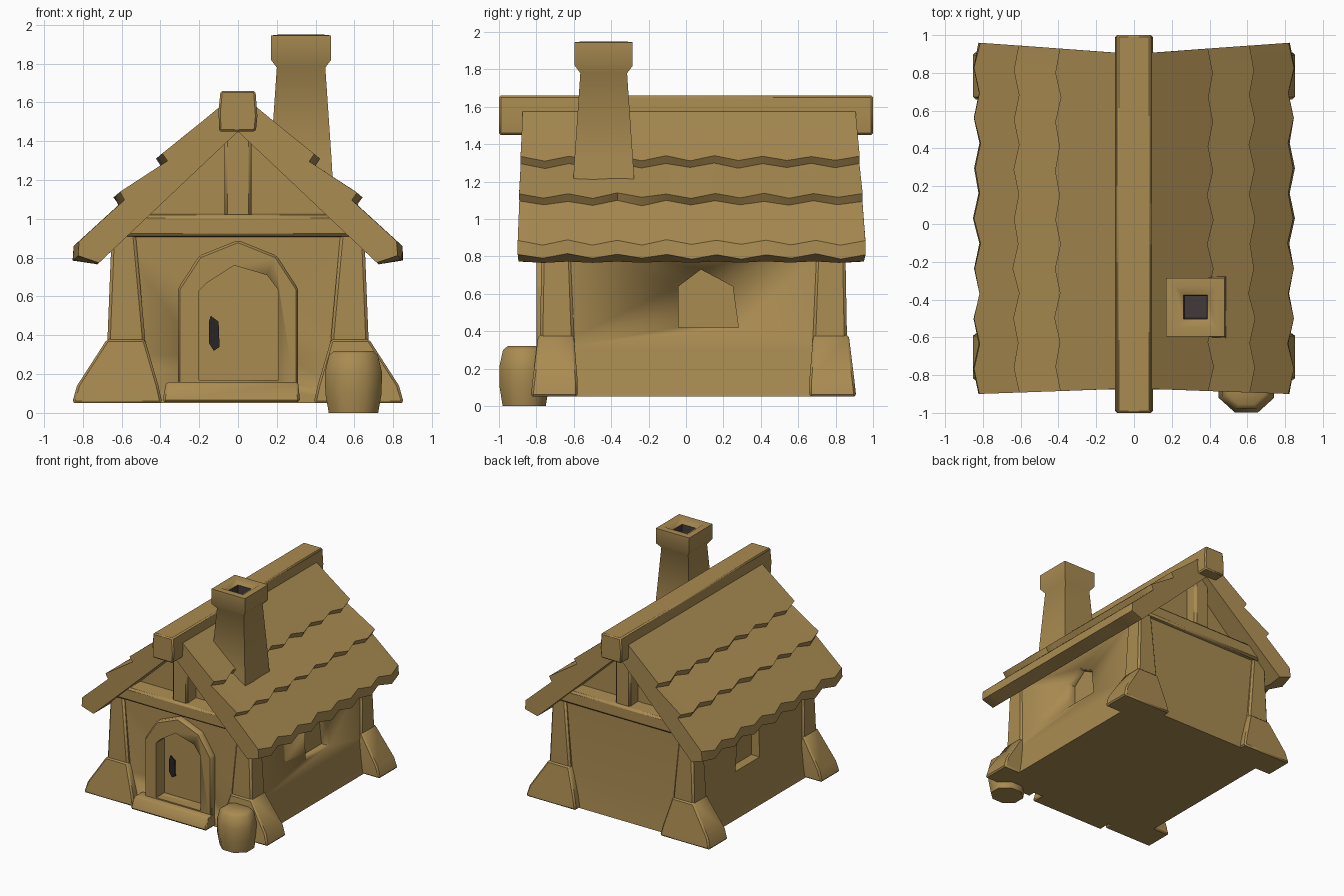
import bpy, bmesh, math, random

if "Cube" in bpy.data.objects:
    bpy.data.objects.remove(bpy.data.objects["Cube"])
random.seed(4)

def mat(name, c):
    m = bpy.data.materials.new(name)
    m.diffuse_color = (*c, 1)
    m.use_nodes = True
    m.node_tree.nodes["Principled BSDF"].inputs["Base Color"].default_value = m.diffuse_color
    return m

TAN = mat("tan brown", (0.40, 0.26, 0.083))
SOOT = mat("soot grey", (0.055, 0.042, 0.042))
BLACK = mat("dark iron", (0.022, 0.018, 0.018))

def loft(name, rings, m=TAN, bevel=0.0, smooth=40):
    """Skin a list of equal-length point rings and close both ends."""
    bm = bmesh.new()
    vs = [[bm.verts.new(p) for p in r] for r in rings]
    n = len(rings[0])
    for a, b in zip(vs, vs[1:]):
        for i in range(n):
            j = (i + 1) % n
            bm.faces.new((a[i], a[j], b[j], b[i]))
    bm.faces.new(vs[0])
    bm.faces.new(vs[-1])
    bmesh.ops.recalc_face_normals(bm, faces=bm.faces)
    me = bpy.data.meshes.new(name)
    bm.to_mesh(me)
    bm.free()
    ob = bpy.data.objects.new(name, me)
    bpy.context.collection.objects.link(ob)
    me.materials.append(m)
    bpy.ops.object.select_all(action='DESELECT')
    ob.select_set(True)
    bpy.context.view_layer.objects.active = ob
    if bevel:
        b = ob.modifiers.new("soft edges", 'BEVEL')
        b.width, b.segments = bevel, 1
        bpy.ops.object.modifier_apply(modifier=b.name)
    bpy.ops.object.shade_smooth_by_angle(angle=math.radians(smooth))
    return ob

def rect(x0, x1, y0, y1, z):
    return [(x0, y0, z), (x1, y0, z), (x1, y1, z), (x0, y1, z)]

def along_y(profile, y0, y1):
    return [[(x, y, z) for x, z in profile] for y in (y0, y1)]

def along_x(profile, x0, x1):
    return [[(x, y, z) for y, z in profile] for x in (x0, x1)]

def cut(ob, cutter):
    b = ob.modifiers.new("cut", 'BOOLEAN')
    b.operation, b.object, b.solver = 'DIFFERENCE', cutter, 'EXACT'
    bpy.context.view_layer.objects.active = ob
    bpy.ops.object.modifier_apply(modifier=b.name)

# walls and floor
walls = loft("walls", [rect(-0.70, 0.70, -0.76, 0.85, 0.05),
                       rect(-0.66, 0.66, -0.75, 0.83, 0.30),
                       rect(-0.64, 0.64, -0.75, 0.83, 0.93)])
gable = loft("gable_wall", along_y([(-0.62, 0.88), (0.62, 0.88), (0, 1.5)], -0.66, 0.74))

# door surround with arched opening
outer = [(-0.31, 0.08), (0.31, 0.08), (0.31, 0.64), (0.2, 0.81), (0, 0.89), (-0.2, 0.81), (-0.31, 0.64)]
inner = [(-0.2, 0.17), (0.21, 0.17), (0.21, 0.63), (0.15, 0.71), (-0.02, 0.76), (-0.16, 0.67), (-0.2, 0.63)]
surround = loft("door_surround", along_y(outer, -0.80, -0.70), bevel=0.012)
cutters = [loft("door_cutter", along_y(inner, -0.95, -0.69))]
cut(surround, cutters[0])
cut(walls, cutters[0])

# arched window recesses on both sides
win = [(-0.04, 0.42), (0.28, 0.42), (0.25, 0.64), (0.08, 0.73), (-0.04, 0.64)]
for s in (-1, 1):
    c = loft("window_cutter", along_x(win, s * 0.58, s * 0.9))
    cut(walls, c)
    cutters.append(c)
for c in cutters:
    bpy.data.objects.remove(c)

# door step and handle
loft("door_step", [rect(-0.39, 0.32, -0.88, -0.7, 0.055), rect(-0.37, 0.31, -0.85, -0.7, 0.16)], bevel=0.012)
handle = [(-0.15, 0.36), (-0.125, 0.32), (-0.095, 0.34), (-0.1, 0.47), (-0.14, 0.5), (-0.15, 0.47)]
loft("door_handle", along_y(handle, -0.699, -0.69), BLACK)

# corner posts and buttress stones
for s in (-1, 1):
    for label, t, yo in (("front", -1, 0.78), ("back", 1, 0.86)):
        def corner(xi, xo, yi, yo_, z):
            return rect(s * xi, s * xo, t * yi, t * yo_, z)
        loft(label + "_corner_post", [corner(0.46, 0.685, yo - 0.2, yo, 0.1),
                                      corner(0.48, 0.672, yo - 0.18, yo, 0.4),
                                      corner(0.53, 0.65, yo - 0.16, yo - 0.01, 0.95)], bevel=0.015)
        loft(label + "_buttress", [corner(0.39, 0.855, yo - 0.2, yo + 0.05, 0.05),
                                   corner(0.41, 0.83, yo - 0.2, yo + 0.04, 0.14),
                                   corner(0.48, 0.675, yo - 0.18, yo + 0.01, 0.38)], bevel=0.012)

# gable beams and king posts, front and back
for label, ya, yb in (("front", -0.80, -0.64), ("back", 0.87, 0.72)):
    loft(label + "_gable_beam", along_x([(ya, 0.91), (ya, 1.02), (yb, 1.03), (yb, 0.9)], -0.64, 0.64), bevel=0.015)
    loft(label + "_king_post", along_y([(-0.07, 1.0), (0.07, 1.0), (0.07, 1.5), (-0.07, 1.5)],
                                       ya * 0.97, yb), bevel=0.015)

# roof halves: stepped profile with zigzag shingle edges
# each point: x, z, zigzag amount
prof = [(0, 1.655, 0), (0.2, 1.49, 0), (0.405, 1.325, 1), (0.38, 1.285, 1), (0.625, 1.125, 1),
        (0.60, 1.085, 1), (0.83, 0.875, 1), (0.835, 0.80, 1), (0.72, 0.77, 0.3), (0, 1.45, 0)]
N = 14
for s, label in ((-1, "left_roof"), (1, "right_roof")):
    rings = []
    for i in range(N + 1):
        f = i / N
        ring = []
        for x, z, k in prof:
            e = x / 0.84
            y0, y1 = -0.87 - 0.03 * e, 0.90 + 0.06 * e
            d = 0.014 * k * (1 if i % 2 else -1) + random.uniform(-0.004, 0.004) * k
            ring.append((s * (x + d), y0 + (y1 - y0) * f, z - d * 0.85))
        rings.append(ring)
    loft(label, rings, smooth=35)

# ridge beam
loft("ridge_beam", along_y([(-0.098, 1.45), (0.092, 1.45), (0.1, 1.53), (0.09, 1.66), (-0.09, 1.66),
                            (-0.1, 1.56)], -1, 1), bevel=0.01)

# chimney with flared cap and sooty flue
def square(hw, z, cx=0.325, cy=-0.44):
    return rect(cx - hw, cx + hw, cy - hw, cy + hw, z)

chimney = loft("chimney", [square(0.165, 1.17), square(0.157, 1.31), square(0.125, 1.78),
                           square(0.155, 1.82), square(0.155, 1.945), square(0.11, 1.95),
                           square(0.063, 1.92), square(0.058, 1.78)], smooth=50)
chimney.data.materials.append(SOOT)
for p in chimney.data.polygons:
    c = p.center
    if max(abs(c.x - 0.325), abs(c.y + 0.44)) < 0.07 and c.z > 1.6:
        p.material_index = 1

# barrel beside the door
def octagon(r, z):
    return [(0.595 + r * 1.06 * math.cos(a), -0.865 + r * 0.96 * math.sin(a), z)
            for a in (math.tau * (i + 0.5) / 8 for i in range(8))]

loft("barrel", [octagon(0.13, 0), octagon(0.148, 0.1), octagon(0.15, 0.21), octagon(0.128, 0.30),
                octagon(0.10, 0.32)], smooth=55)
